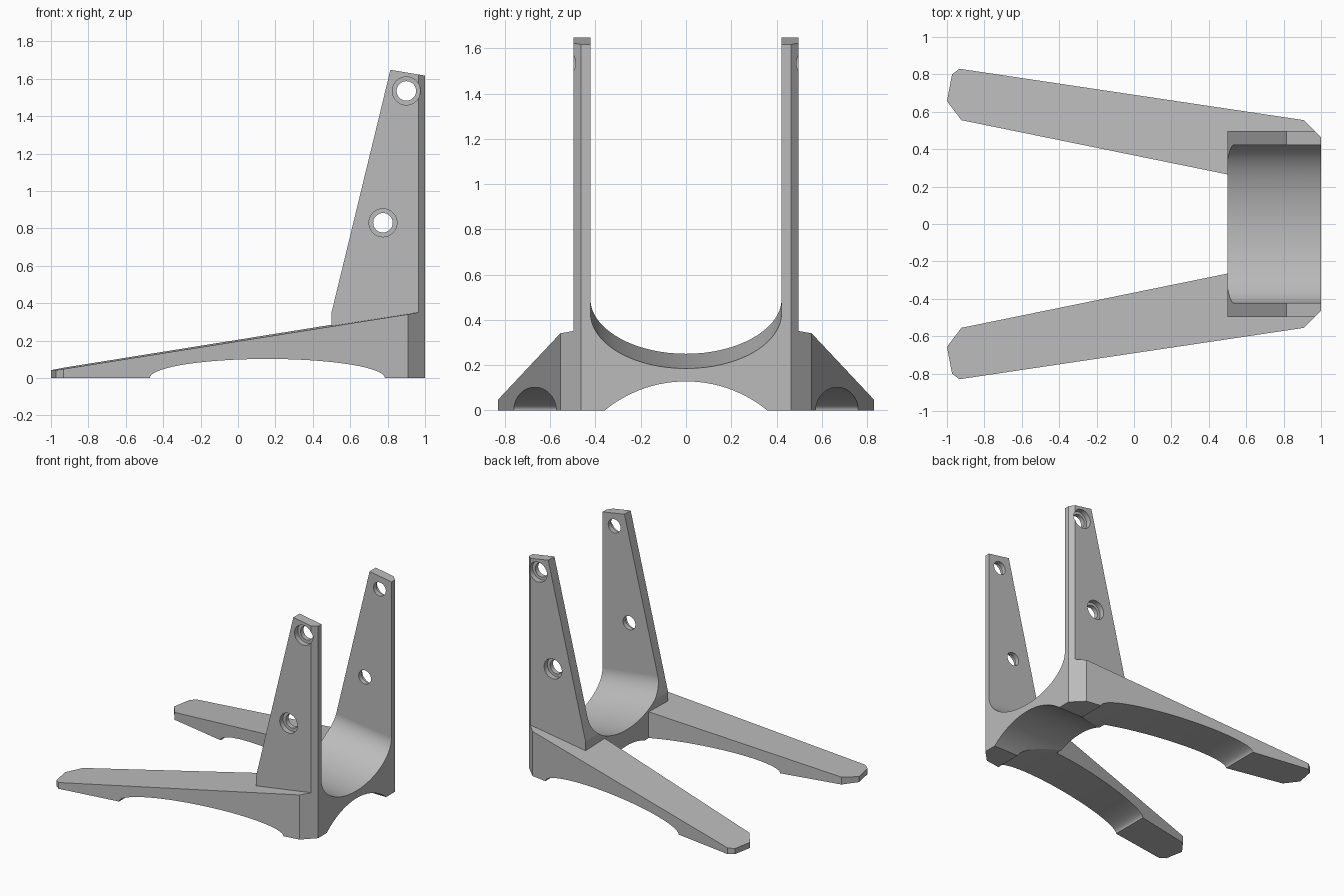
import bpy, bmesh, math
from mathutils import Vector

cube = bpy.data.objects.get("Cube")
if cube:
    bpy.data.objects.remove(cube, do_unlink=True)

grey = bpy.data.materials.new("plain_grey")
grey.use_nodes = True
grey.diffuse_color = (0.5, 0.5, 0.5, 1)
grey.node_tree.nodes["Principled BSDF"].inputs["Base Color"].default_value = (0.5, 0.5, 0.5, 1)


def prism(name, points, vector, shape=None):
    """Extrude a flat outline along a vector; shape may move the far cap."""
    n = len(points)
    bm = bmesh.new()
    a = [bm.verts.new(p) for p in points]
    b = [bm.verts.new(Vector(p) + Vector(vector)) for p in points]
    if shape:
        for v in b:
            shape(v)
    bm.faces.new(a)
    bm.faces.new(b[::-1])
    for i in range(n):
        j = (i + 1) % n
        bm.faces.new((a[i], b[i], b[j], a[j]))
    bmesh.ops.recalc_face_normals(bm, faces=bm.faces)
    mesh = bpy.data.meshes.new(name)
    bm.to_mesh(mesh)
    bm.free()
    mesh.materials.append(grey)
    obj = bpy.data.objects.new(name, mesh)
    bpy.context.collection.objects.link(obj)
    return obj


def combine(target, tool, operation):
    """Apply an exact boolean and discard the helper."""
    tool.hide_render = True
    mod = target.modifiers.new("boolean", 'BOOLEAN')
    mod.operation = operation
    mod.solver = 'EXACT'
    mod.object = tool
    bpy.context.view_layer.objects.active = target
    bpy.ops.object.modifier_apply(modifier=mod.name)
    bpy.data.objects.remove(tool, do_unlink=True)


def half_ellipse(a, b, n):
    """Upper half ellipse, with points gathered towards the tight ends."""
    out = []
    for i in range(n + 1):
        u = i / n
        t = math.pi * u * u * (3 - 2 * u)
        out.append((a * math.cos(t), b * math.sin(t)))
    return out


# Body: the side profile of both uprights and the base in one block
stand = prism("bracket_stand",
              [(x, -0.497, z) for x, z in ((0.5, -0.05), (0.5, 0.35), (0.815, 1.648),
                                           (1.06, 1.607), (1.06, -0.05))],
              (0, 0.994, 0))

# Saddle: tilted elliptical trough that opens upwards between the uprights
trough = [(0.3, y, 0.521 - h) for y, h in half_ellipse(0.422, 0.245, 48)]
trough += [(0.3, -0.422, 2.2), (0.3, 0.422, 2.2)]

# Legs: tapering plan outline with a sloping top
LEG = ((-1, 0.657), (-0.973, 0.8), (-0.933, 0.83), (0.91, 0.555), (1.08, 0.53),
       (1.08, 0.147), (0.5, 0.265), (-0.923, 0.555))


def slope_top(v):
    v.co.z = 0.042 + 0.155 * (v.co.x + 1) - 0.026 * (abs(v.co.y) - 0.66)


for side in (1, -1):
    leg = prism("leg", [(x, side * y, -0.08) for x, y in LEG], (0, 0, 0.1), slope_top)
    combine(stand, leg, 'UNION')

combine(stand, prism("saddle_cutter", trough, (0.9, 0, -0.117)), 'DIFFERENCE')

# Flat rear end with angled corners
corners = [(1, -0.463), (1, 0.463), (0.8, 0.663), (1.3, 0.663), (1.3, -0.663), (0.8, -0.663)]
combine(stand, prism("corner_cutter", [(x, y, -0.3) for x, y in corners], (0, 0, 2.5)), 'DIFFERENCE')

# Level underside
floor = [(-1.5, -1.5, -0.5), (1.5, -1.5, -0.5), (1.5, 1.5, -0.5), (-1.5, 1.5, -0.5)]
combine(stand, prism("floor_cutter", floor, (0, 0, 0.5)), 'DIFFERENCE')

# Long low arch under both legs
arch = [(0.157 + x, -1.2, z) for x, z in half_ellipse(0.628, 0.102, 64)]
arch += [(-0.471, -1.2, -0.2), (0.785, -1.2, -0.2)]
combine(stand, prism("leg_arch_cutter", arch, (0, 2.4, 0)), 'DIFFERENCE')

# Circular arch under the base
R, TOP = 0.567, 0.128
arch = []
for i in range(33):
    t = math.radians(-50 + 100 * i / 32)
    arch.append((0.4, R * math.sin(t), TOP - R + R * math.cos(t)))
combine(stand, prism("base_arch_cutter", arch, (0.8, 0, 0)), 'DIFFERENCE')


# Screw holes with a wider recess on the outer faces
def circle(x, y, z, r):
    return [(x + r * math.cos(k * math.tau / 48), y, z + r * math.sin(k * math.tau / 48))
            for k in range(48)]


for x, z in ((0.9, 1.535), (0.775, 0.83)):
    combine(stand, prism("hole_cutter", circle(x, -0.7, z, 0.052), (0, 1.4, 0)), 'DIFFERENCE')
    for side in (1, -1):
        recess = prism("recess_cutter", circle(x, side * 0.6, z, 0.075), (0, -side * 0.143, 0))
        combine(stand, recess, 'DIFFERENCE')

# Smooth curved faces, keep the edges crisp
bpy.ops.object.select_all(action='DESELECT')
stand.select_set(True)
bpy.context.view_layer.objects.active = stand
bpy.ops.object.shade_smooth_by_angle(angle=math.radians(12))
